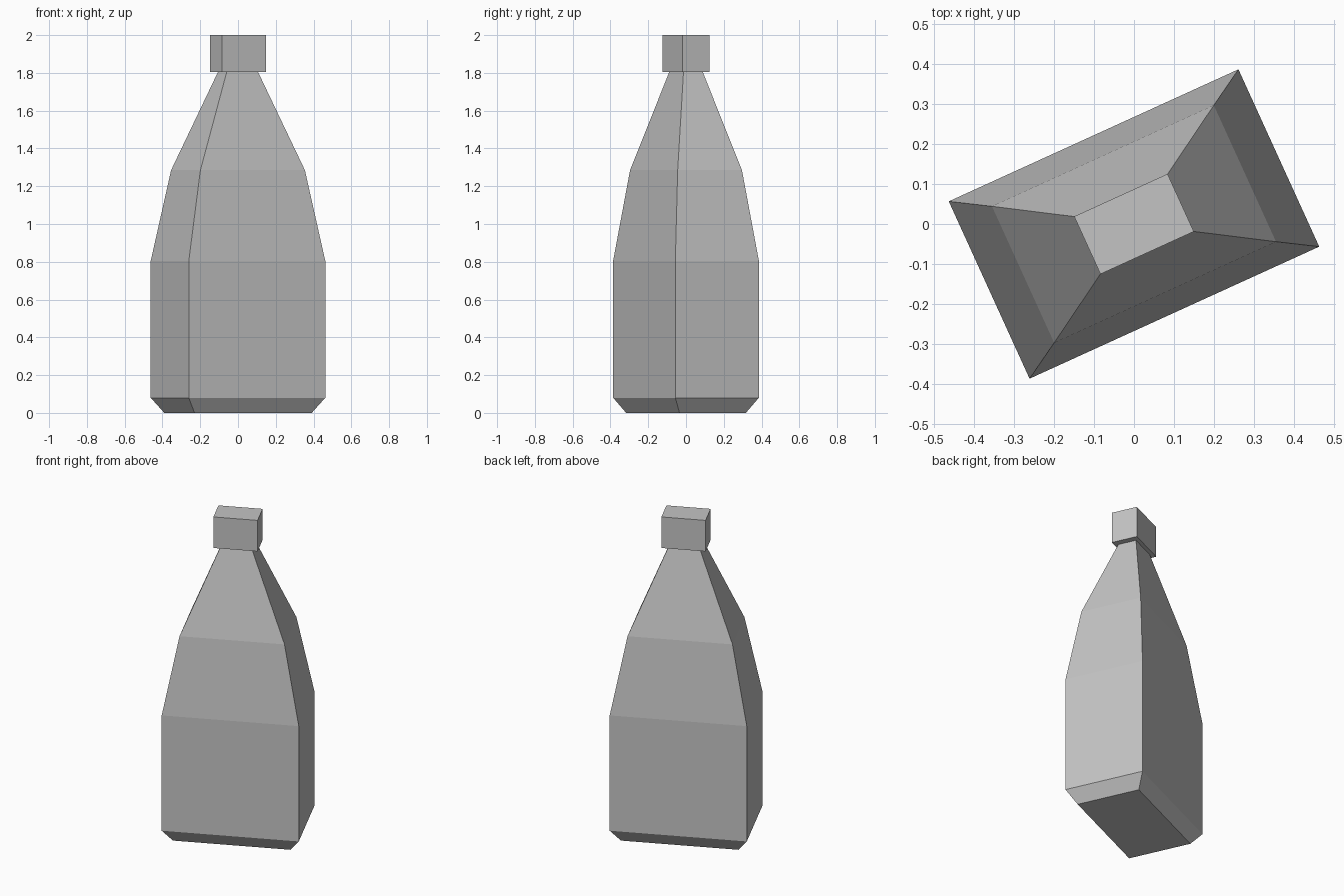
import bpy
import bmesh
import math

cube = bpy.data.objects.get("Cube")
if cube:
    bpy.data.objects.remove(cube, do_unlink=True)

TURN = math.radians(24.5)  # the whole bottle is turned about z

grey = bpy.data.materials.new("plain_grey")
grey.use_nodes = True
color = (0.55, 0.55, 0.55, 1)
grey.diffuse_color = color
grey.node_tree.nodes["Principled BSDF"].inputs["Base Color"].default_value = color


def rectangular_loft(name, profile):
    """Skin a stack of rectangles given as (half width, half depth, height)."""
    bm = bmesh.new()
    corners = [(-1, -1), (1, -1), (1, 1), (-1, 1)]
    rings = [[bm.verts.new((sx * a, sy * b, z)) for sx, sy in corners]
             for a, b, z in profile]
    for low, high in zip(rings, rings[1:]):
        for i in range(4):
            j = (i + 1) % 4
            bm.faces.new((low[i], low[j], high[j], high[i]))
    bm.faces.new(rings[0][::-1])
    bm.faces.new(rings[-1])
    mesh = bpy.data.meshes.new(name)
    bm.to_mesh(mesh)
    bm.free()
    mesh.materials.append(grey)
    obj = bpy.data.objects.new(name, mesh)
    obj.rotation_euler.z = TURN
    bpy.context.collection.objects.link(obj)
    return obj


# Body: bevelled foot, straight walls, two tapering shoulders, neck inside cap
rectangular_loft("bottle_body", [
    (0.341, 0.193, 0.0),
    (0.397, 0.243, 0.08),
    (0.397, 0.243, 0.805),
    (0.304, 0.187, 1.285),
    (0.091, 0.056, 1.805),
    (0.091, 0.056, 1.85),
])

# Cap: plain block overhanging the neck
rectangular_loft("bottle_cap", [
    (0.128, 0.079, 1.805),
    (0.128, 0.079, 2.0),
])
